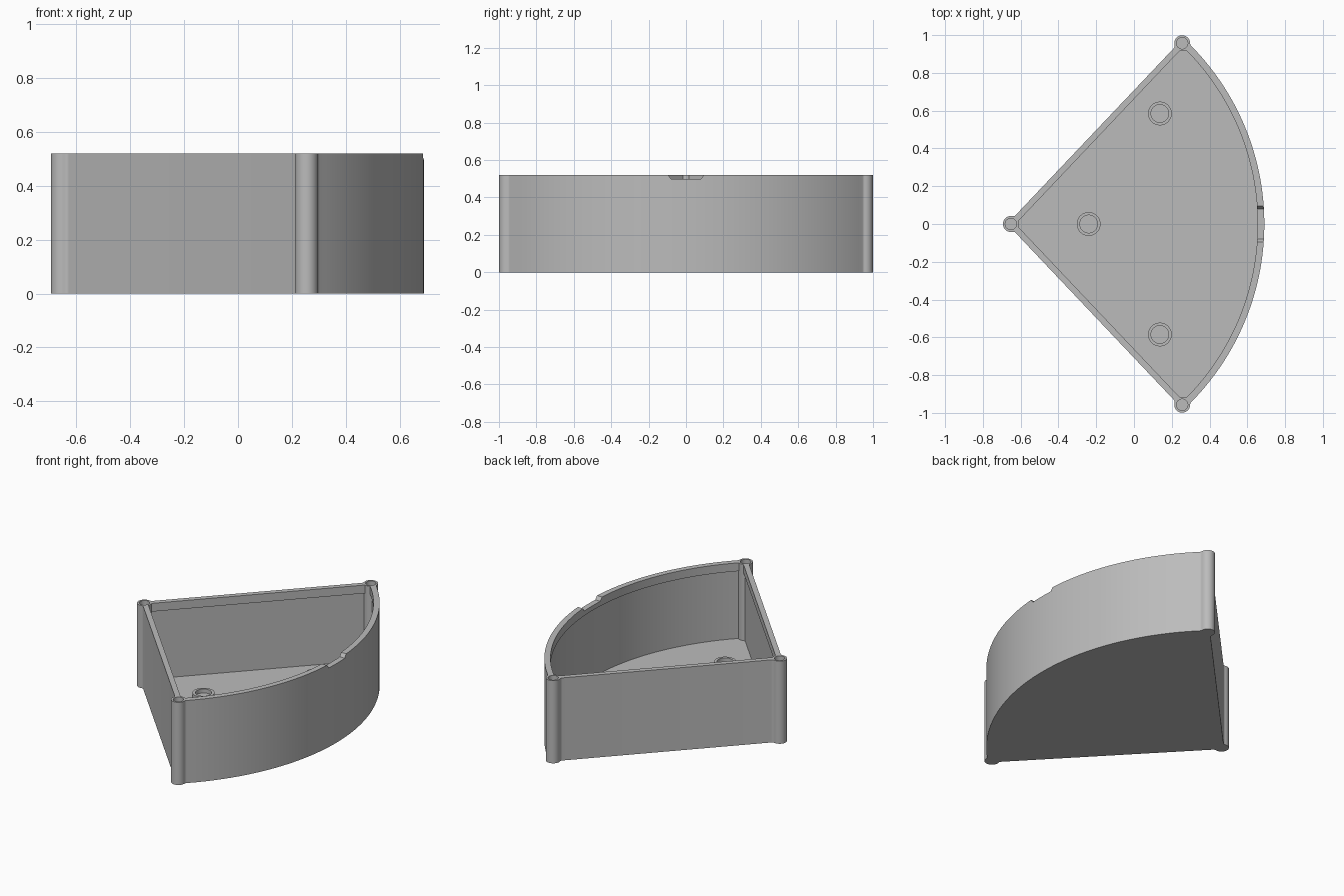
import bpy, bmesh
from math import sin, cos, asin, acos, atan2, pi, hypot
from mathutils import Vector

if "Cube" in bpy.data.objects:
    bpy.data.objects.remove(bpy.data.objects["Cube"])

# Main dimensions
APEX, CORNER = Vector((-0.652, 0)), Vector((0.255, 0.957))
SPAN = (CORNER - APEX).length
WALL = atan2(CORNER.y - APEX.y, CORNER.x - APEX.x)
POST, FILLET = 0.042, 0.02
HEIGHT, FLOOR, LIP = 0.52, 0.04, 0.468

grey = bpy.data.materials.new("Plain grey")
grey.use_nodes = True
grey.diffuse_color = (0.5, 0.5, 0.5, 1)
grey.node_tree.nodes["Principled BSDF"].inputs["Base Color"].default_value = (0.5, 0.5, 0.5, 1)


def polar(centre, radius, angle):
    return centre + radius * Vector((cos(angle), sin(angle)))


def arc(centre, radius, start, end, steps=10):
    return [polar(centre, radius, start + (end - start) * i / steps) for i in range(steps + 1)]


def mirrored(half):
    """Close a half outline that starts and ends on the x axis."""
    return half + [Vector((p.x, -p.y)) for p in reversed(half[1:-1])]


def corner_angle(reach, radius):
    """Angle at the corner post between the apex and a point at the given distances."""
    return acos((SPAN ** 2 + radius ** 2 - reach ** 2) / (2 * SPAN * radius))


def outer_outline(offset, big):
    reach = POST + FILLET
    side = asin((offset + FILLET) / reach)
    near = WALL + side
    far = WALL + pi - side
    out = WALL - pi + corner_angle(big + FILLET, reach)
    c1, c2, c3 = polar(APEX, reach, near), polar(CORNER, reach, far), polar(CORNER, reach, out)
    rim = atan2(c3.y - APEX.y, c3.x - APEX.x)
    half = arc(APEX, POST, pi, near)
    half += arc(c1, FILLET, near + pi, WALL + 1.5 * pi, 5)[1:]
    half += arc(c2, FILLET, WALL - pi / 2, far - pi + 2 * pi - 2 * pi, 5)
    half += arc(CORNER, POST, far, out, 20)[1:]
    half += arc(c3, FILLET, out + pi, rim + pi, 5)[1:]
    half += arc(APEX, big, rim, 0, 40)[1:]
    return mirrored(half)


def inner_outline(offset, big):
    side = asin(offset / POST)
    end = WALL + pi + corner_angle(big, POST)
    meet = polar(CORNER, POST, end)
    rim = atan2(meet.y - APEX.y, meet.x - APEX.x)
    half = arc(APEX, POST, 0, WALL - side, 6)
    half += arc(CORNER, POST, WALL + pi + side, end, 8)
    half += arc(APEX, big, rim, 0, 40)[1:]
    return mirrored(half)


def loft(name, rings):
    """Solid through a stack of (outline, height) rings, capped at both ends."""
    bm = bmesh.new()
    loops = [[bm.verts.new((p.x, p.y, z)) for p in outline] for outline, z in rings]
    for low, high in zip(loops, loops[1:]):
        for i in range(len(low)):
            j = (i + 1) % len(low)
            bm.faces.new((low[i], low[j], high[j], high[i]))
    bm.faces.new(loops[0])
    bm.faces.new(loops[-1])
    bmesh.ops.recalc_face_normals(bm, faces=bm.faces)
    mesh = bpy.data.meshes.new(name)
    bm.to_mesh(mesh)
    bm.free()
    mesh.materials.append(grey)
    obj = bpy.data.objects.new(name, mesh)
    bpy.context.collection.objects.link(obj)
    return obj


def activate(obj):
    bpy.ops.object.select_all(action="DESELECT")
    obj.select_set(True)
    bpy.context.view_layer.objects.active = obj


def cut(target, cutter):
    activate(target)
    mod = target.modifiers.new("Cut", "BOOLEAN")
    mod.operation, mod.solver, mod.object = "DIFFERENCE", "EXACT", cutter
    bpy.ops.object.modifier_apply(modifier=mod.name)
    bpy.data.objects.remove(cutter)


def smooth(obj):
    activate(obj)
    bpy.ops.object.shade_smooth_by_angle(angle=0.6)


def circle(centre, radius, steps=32):
    return arc(centre, radius, 0, 2 * pi, steps)[:-1]


def notch_outline(half):
    return [Vector(p) for p in ((0.6, -half), (0.75, -half), (0.75, half), (0.6, half))]


# Quarter-round tray with corner posts
tray = loft("tray", [(outer_outline(0.014, 1.342), z) for z in (0, HEIGHT)])

# Cavity, narrowing under an overhanging rim
wide, narrow = inner_outline(0.009, 1.316), inner_outline(0.018, 1.307)
cut(tray, loft("cavity_cutter", [(wide, FLOOR), (wide, LIP), (narrow, LIP), (narrow, 0.6)]))

# Screw holes in the posts
for centre in (APEX, CORNER, Vector((CORNER.x, -CORNER.y))):
    cut(tray, loft("hole_cutter", [(circle(centre, 0.03), z) for z in (0.37, 0.6)]))

# Finger notch in the curved rim
cut(tray, loft("notch_cutter", [(notch_outline(0.08), 0.498), (notch_outline(0.11), 0.542)]))
smooth(tray)

# Low round rings on the floor
for name, x, y in (("ring_apex", -0.24, 0), ("ring_back", 0.137, 0.585), ("ring_front", 0.137, -0.585)):
    centre = Vector((x, y))
    outer, inner = circle(centre, 0.063), circle(centre, 0.047)
    smooth(loft(name, [(outer, 0.02), (outer, 0.065), (inner, 0.065), (inner, 0.03)]))
